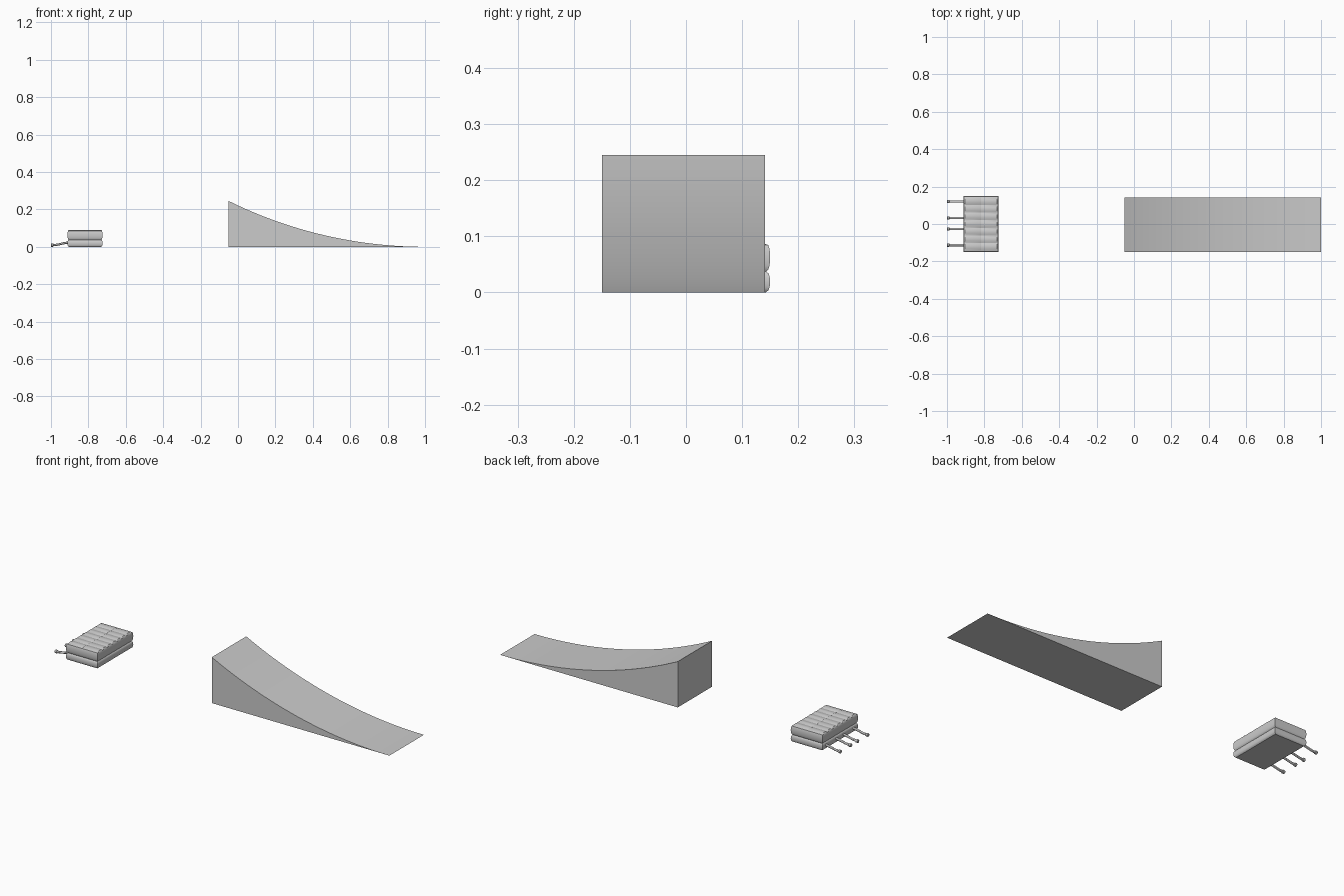
import bpy, bmesh, math
from mathutils import Vector

if "Cube" in bpy.data.objects:
    bpy.data.objects.remove(bpy.data.objects["Cube"])


def finish(name, bm, angle=30):
    bmesh.ops.recalc_face_normals(bm, faces=bm.faces)
    me = bpy.data.meshes.new(name)
    bm.to_mesh(me)
    bm.free()
    ob = bpy.data.objects.new(name, me)
    bpy.context.collection.objects.link(ob)
    bpy.ops.object.select_all(action='DESELECT')
    ob.select_set(True)
    bpy.context.view_layer.objects.active = ob
    bpy.ops.object.shade_smooth_by_angle(angle=math.radians(angle))
    return ob


# Ramp: circular-arc profile extruded across y
def ramp(x0, x1, y0, y1, h, n=24):
    run = x1 - x0
    r = (run * run + h * h) / (2 * h)
    a = math.asin(run / r)
    pts = [(x0, 0)]
    for i in range(n):
        t = a * (1 - i / n)
        pts.append((x1 - r * math.sin(t), r - r * math.cos(t)))
    pts.append((x1, 0))
    bm = bmesh.new()
    face = bm.faces.new([bm.verts.new((x, y0, z)) for x, z in pts])
    res = bmesh.ops.extrude_face_region(bm, geom=[face])
    verts = [v for v in res['geom'] if isinstance(v, bmesh.types.BMVert)]
    bmesh.ops.translate(bm, verts=verts, vec=(0, y1 - y0, 0))
    return finish("ramp", bm)


# Inflated cushion: bulging sides and a ribbed top with a centre seam
def cushion(name, z0, z1, rib, ribs=7, per=8, levels=10):
    xa, xb, half, inset = -0.912, -0.724, 0.15, 0.008
    n = ribs * per
    bm = bmesh.new()
    rings = []
    for k in range(levels + 1):
        t = k / levels
        off = inset * (1 - math.sqrt(max(0, 1 - (2 * t - 1) ** 2)))
        hy = half - off
        left, right = [], []
        for i in range(n + 1):
            y = -hy + 2 * hy * i / n
            dip = 0
            if k == levels:
                dip = rib * (1 - abs(math.sin(math.pi * i / per)))
            z = z0 + (z1 - z0) * t - dip
            left.append(bm.verts.new((xa + off, y, z)))
            right.append(bm.verts.new((xb - off, y, z)))
        rings.append((left, right))
    for (l0, r0), (l1, r1) in zip(rings, rings[1:]):
        loop0, loop1 = l0 + r0[::-1], l1 + r1[::-1]
        m = len(loop0)
        for i in range(m):
            j = (i + 1) % m
            bm.faces.new((loop0[i], loop0[j], loop1[j], loop1[i]))
    bm.faces.new(rings[0][0] + rings[0][1][::-1])
    # Top rows, with the stitched seam in the middle
    left, right = rings[-1]
    xm = (xa + xb) / 2
    rows = [left]
    for dx, dz in ((-0.004, 0), (0, -0.0015), (0.004, 0)):
        rows.append([bm.verts.new((xm + dx, v.co.y, v.co.z + dz)) for v in left])
    rows.append(right)
    for a, b in zip(rows, rows[1:]):
        for i in range(n):
            bm.faces.new((a[i], a[i + 1], b[i + 1], b[i]))
    return finish(name, bm)


# Surface of revolution-like tube swept along a path in the xz plane
def tube(name, path, y, sides=12):
    bm = bmesh.new()
    rings = []
    for x, z, r in path:
        rings.append([bm.verts.new((x, y + r * math.cos(2 * math.pi * s / sides),
                                    z + r * math.sin(2 * math.pi * s / sides)))
                      for s in range(sides)])
    for a, b in zip(rings, rings[1:]):
        for s in range(sides):
            t = (s + 1) % sides
            bm.faces.new((a[s], a[t], b[t], b[s]))
    bm.faces.new(rings[0])
    bm.faces.new(rings[-1])
    return finish(name, bm)


ramp(-0.05, 1.0, -0.15, 0.141, 0.245)
cushion("lower_cushion", 0.0, 0.038, 0.0)
cushion("upper_cushion", 0.036, 0.09, 0.004)

# Air hoses curving down from the lower cushion, each with an end fitting
for i, y in enumerate((-0.113, -0.027, 0.032, 0.12)):
    hose = []
    for k in range(11):
        t = k / 10
        s = t * t * (3 - 2 * t)
        hose.append((-0.99 + 0.09 * t, 0.009 + 0.014 * s, 0.006))
    tube(f"hose_{i + 1}", hose, y)
    tube(f"hose_fitting_{i + 1}",
         [(-1.0, 0.009, 0.0075), (-0.998, 0.009, 0.009),
          (-0.989, 0.009, 0.009), (-0.987, 0.009, 0.007)], y, 16)
